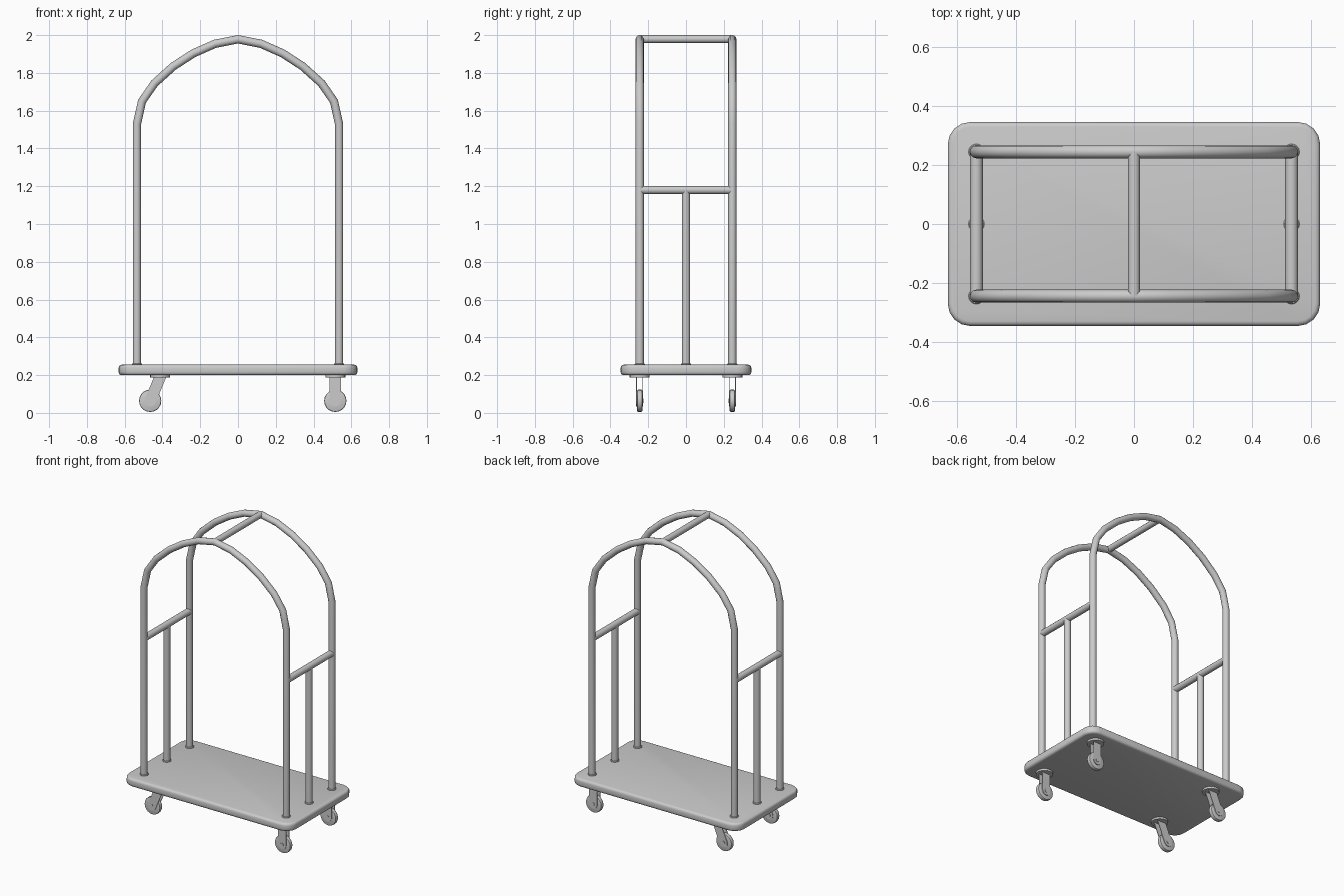
import bpy, bmesh
from math import pi, sin, cos, radians
from mathutils import Vector

if "Cube" in bpy.data.objects:
    bpy.data.objects.remove(bpy.data.objects["Cube"])


def finish(obj, angle=35):
    bpy.ops.object.select_all(action='DESELECT')
    obj.select_set(True)
    bpy.context.view_layer.objects.active = obj
    bpy.ops.object.shade_smooth_by_angle(angle=radians(angle))
    return obj


def tube(name, points, radius=0.022):
    cu = bpy.data.curves.new(name, 'CURVE')
    cu.dimensions = '3D'
    cu.bevel_depth = radius
    cu.bevel_resolution = 4
    cu.use_fill_caps = True
    sp = cu.splines.new('POLY')
    sp.points.add(len(points) - 1)
    for p, co in zip(sp.points, points):
        p.co = (*co, 1)
    obj = bpy.data.objects.new(name, cu)
    bpy.context.collection.objects.link(obj)
    bpy.ops.object.select_all(action='DESELECT')
    obj.select_set(True)
    bpy.context.view_layer.objects.active = obj
    bpy.ops.object.convert(target='MESH')
    return finish(bpy.context.object)


def prism(name, outline, offset, bevel=0, segments=2):
    """Extrude a closed 3D outline along offset, optionally rounding the rims."""
    bm = bmesh.new()
    face = bm.faces.new([bm.verts.new(p) for p in outline])
    res = bmesh.ops.extrude_face_region(bm, geom=[face], use_keep_orig=True)
    top = [v for v in res['geom'] if isinstance(v, bmesh.types.BMVert)]
    bmesh.ops.translate(bm, verts=top, vec=offset)
    bmesh.ops.recalc_face_normals(bm, faces=bm.faces)
    if bevel:
        n = len(outline)
        caps = sorted(bm.faces, key=lambda f: len(f.verts))[-2:] if n > 4 else []
        rims = list({e for f in caps for e in f.edges})
        bmesh.ops.bevel(bm, geom=rims, offset=bevel, segments=segments,
                        profile=0.5, affect='EDGES')
    me = bpy.data.meshes.new(name)
    bm.to_mesh(me)
    bm.free()
    obj = bpy.data.objects.new(name, me)
    bpy.context.collection.objects.link(obj)
    return finish(obj)


def ring(cx, cy, z, r, n):
    return [(cx + r * cos(2 * pi * i / n), cy + r * sin(2 * pi * i / n), z) for i in range(n)]


# Platform: rounded rectangle with soft rims
HX, HY, R = 0.632, 0.346, 0.075
outline = []
for k, (sx, sy) in enumerate([(1, 1), (-1, 1), (-1, -1), (1, -1)]):
    for i in range(5):
        a = k * pi / 2 + i * pi / 8
        outline.append((sx * (HX - R) + R * cos(a), sy * (HY - R) + R * sin(a), 0.2))
prism("platform", outline, (0, 0, 0.055), 0.016, 3)

# Arched hoops, front and back
PX, PY = 0.535, 0.245
half = [(PX, 0.24), (PX, 1.53), (0.508, 1.65), (0.442, 1.745),
        (0.342, 1.835), (0.237, 1.903), (0.122, 1.954)]
arch = [(-x, z) for x, z in half] + [(0, 1.978)] + half[::-1]
for label, y in (("front", -PY), ("back", PY)):
    tube(label + "_hoop", [(x, y, z) for x, z in arch])

# Bars joining the hoops, and centre posts
tube("top_bar", [(0, -PY, 1.979), (0, PY, 1.979)], 0.021)
for label, x in (("left", -PX), ("right", PX)):
    tube(label + "_rail", [(x, -PY, 1.18), (x, PY, 1.18)])
    tube(label + "_centre_post", [(x, 0, 0.24), (x, 0, 1.18)])
    for y in (-PY, 0, PY):
        prism(label + "_post_collar", ring(x, y, 0.25, 0.027, 16), (0, 0, 0.012), 0.003, 1)


# Casters: mounting disc, two fork plates, wheel and axle
def caster(label, mx, wx, y):
    prism(label + "_caster_mount", ring(mx, y, 0.187, 0.053, 20), (0, 0, 0.015))
    wz, wr, w = 0.064, 0.059, 0.014
    wheel = [(wx + wr * cos(2 * pi * i / 20), y - w, wz + wr * sin(2 * pi * i / 20))
             for i in range(20)]
    prism(label + "_caster_wheel", wheel, (0, 2 * w, 0), 0.006, 2)
    axle = [(wx + 0.012 * cos(2 * pi * i / 10), y - 0.021, wz + 0.012 * sin(2 * pi * i / 10))
            for i in range(10)]
    prism(label + "_caster_axle", axle, (0, 0.042, 0))
    # stadium-ended plate leaning from the mount down to the axle
    down = Vector((wx - mx, 0, wz - 0.19)).normalized()
    side = Vector((-down.z, 0, down.x))
    r = 0.03
    pts = [Vector((wx, 0, wz)) + r * (side * cos(a) + down * sin(a))
           for a in [pi * i / 8 for i in range(9)]]
    for s in (-1, 1):
        z_top = 0.19
        ends = [pts[i] - down * ((pts[i].z - z_top) / down.z) for i in (8, 0)]
        shape = [(p.x, y + s * 0.0165 - 0.002, p.z) for p in pts + ends]
        prism(label + "_caster_fork", shape, (0, 0.004, 0))


for end, y in (("front", -PY), ("back", PY)):
    caster(end + "_left", -0.412, -0.465, y)
    caster(end + "_right", 0.515, 0.515, y)
